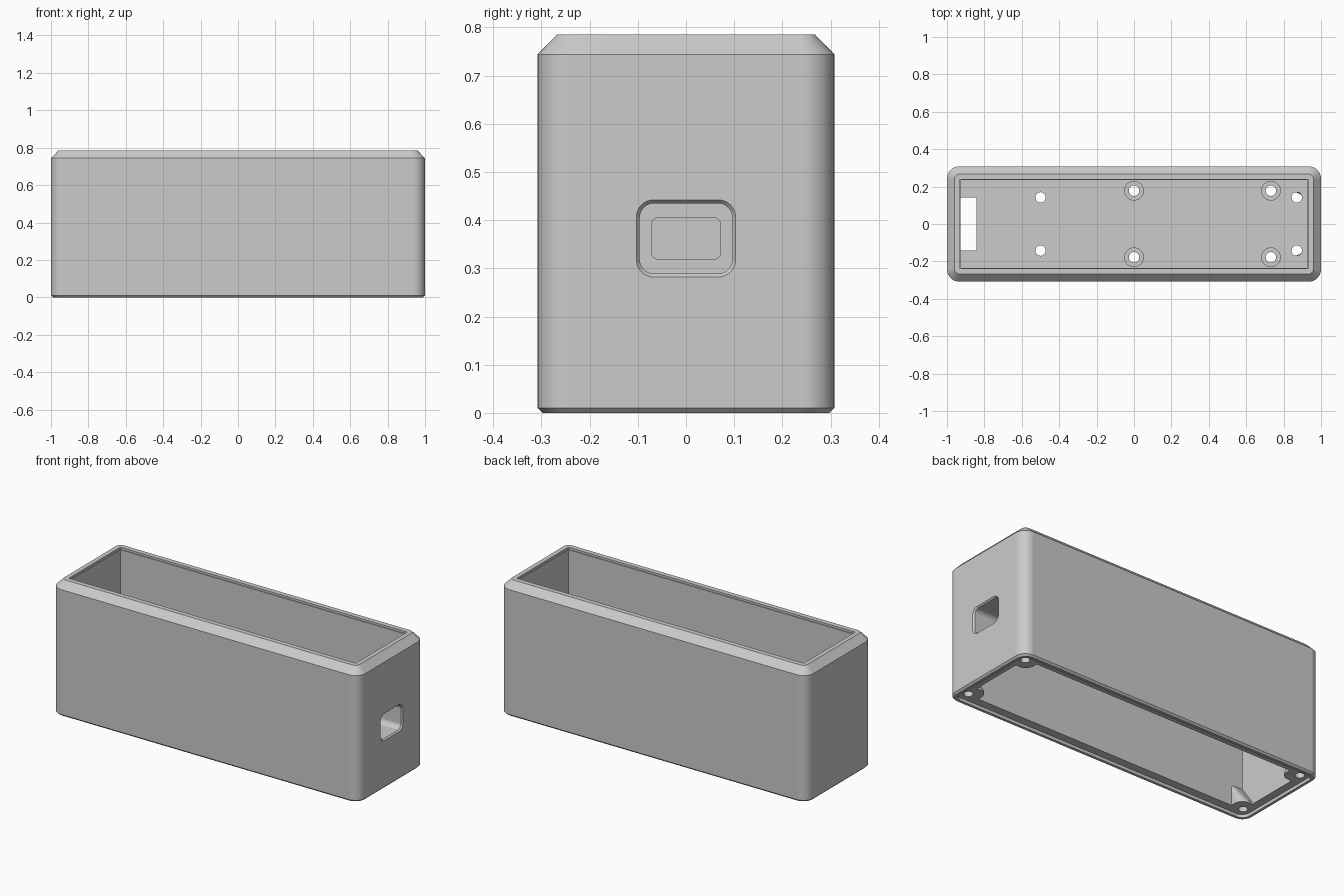
import bpy, bmesh, math
from mathutils import Matrix

cube = bpy.data.objects.get("Cube")
if cube:
    bpy.data.objects.remove(cube)

grey = bpy.data.materials.new("plain grey")
grey.use_nodes = True
GREY = (0.6, 0.6, 0.6, 1)
grey.diffuse_color = GREY
grey.node_tree.nodes["Principled BSDF"].inputs["Base Color"].default_value = GREY

# Turns a stack along z into one along x, with width along y and height along z
SIDEWAYS = Matrix(((0, 0, 1, 0), (1, 0, 0, 0), (0, 1, 0, 0), (0, 0, 0, 1)))


def ring(hx, hy, r, z, cx=0, cy=0, seg=8):
    """Rounded rectangle outline with half sizes hx, hy and corner radius r."""
    pts = []
    for i, (sx, sy) in enumerate(((1, 1), (-1, 1), (-1, -1), (1, -1))):
        for k in range(seg + 1):
            a = (i + k / seg) * math.pi / 2
            pts.append((cx + sx * (hx - r) + r * math.cos(a),
                        cy + sy * (hy - r) + r * math.sin(a), z))
    return pts


def loft(name, rings, matrix=None):
    """Closed solid through a stack of matching outlines."""
    bm = bmesh.new()
    loops = [[bm.verts.new(p) for p in pts] for pts in rings]
    n = len(loops[0])
    for low, high in zip(loops, loops[1:]):
        for i in range(n):
            j = (i + 1) % n
            bm.faces.new((low[i], low[j], high[j], high[i]))
    bm.faces.new(loops[0][::-1])
    bm.faces.new(loops[-1])
    bmesh.ops.remove_doubles(bm, verts=bm.verts, dist=1e-5)
    bmesh.ops.recalc_face_normals(bm, faces=bm.faces)
    if matrix:
        bm.transform(matrix)
    mesh = bpy.data.meshes.new(name)
    bm.to_mesh(mesh)
    bm.free()
    obj = bpy.data.objects.new(name, mesh)
    bpy.context.collection.objects.link(obj)
    mesh.materials.append(grey)
    return obj


def prism(name, hx, hy, r, z0, z1, cx=0, cy=0, matrix=None, seg=8):
    return loft(name, [ring(hx, hy, r, z, cx, cy, seg) for z in (z0, z1)], matrix)


def cylinder(name, r, z0, z1, cx, cy):
    # Slightly smaller corner radius keeps the outline free of doubled points
    return prism(name, r, r, r * 0.99, z0, z1, cx, cy, seg=6)


def combine(target, tool, operation):
    mod = target.modifiers.new(operation, "BOOLEAN")
    mod.operation, mod.solver, mod.object = operation, "EXACT", tool
    bpy.context.view_layer.objects.active = target
    bpy.ops.object.modifier_apply(modifier=mod.name)
    bpy.data.objects.remove(tool)


# Outer body with a chamfered top rim and a small bottom chamfer
case = loft("enclosure_body", [
    ring(0.99, 0.298, 0.058, 0), ring(1, 0.308, 0.065, 0.01),
    ring(1, 0.308, 0.065, 0.744), ring(0.96, 0.268, 0.03, 0.785)])

# Upper cavity with a fine stepped lip, lower cavity and cover recess
FLOOR, CEILING, RECESS = 0.498, 0.456, 0.018
for part in (
    prism("upper_cavity", 0.928, 0.234, 0.004, FLOOR, 0.9, seg=2),
    prism("lip_step", 0.933, 0.239, 0.004, 0.773, 0.9, seg=2),
    prism("lower_cavity", 0.928, 0.234, 0.004, -0.1, CEILING, seg=2),
    prism("cover_recess", 0.974, 0.282, 0.045, -0.1, RECESS),
):
    combine(case, part, "DIFFERENCE")

# Port housing below the floor
PORT_Z = 0.362
combine(case, prism("port_housing", 0.112, 0.1, 0.03, 0.8, 0.96,
                    0, PORT_Z, SIDEWAYS), "UNION")

# Screw bosses in the lower corners, sloping up to the long walls
for sx in (-1, 1):
    for sy in (-1, 1):
        bx, by = sx * 0.912, sy * 0.217
        boss = loft("screw_boss", [
            ring(0.06, 0.06, 0.05, RECESS, bx, by),
            ring(0.06, 0.06, 0.05, 0.03, bx, by),
            ring(0.06, 0.015, 0.014, 0.14, bx, sy * 0.25)])
        combine(case, boss, "UNION")
        combine(case, cylinder("screw_hole", 0.025, -0.1, 0.08, sx * 0.925, sy * 0.228),
                "DIFFERENCE")

# Plug recess with a flared mouth, and the connector opening behind it
combine(case, loft("plug_recess", [
    ring(0.096, 0.073, 0.03, 0.83, 0, PORT_Z),
    ring(0.096, 0.073, 0.03, 0.992, 0, PORT_Z),
    ring(0.103, 0.08, 0.036, 1.0, 0, PORT_Z),
    ring(0.103, 0.08, 0.036, 1.1, 0, PORT_Z)], SIDEWAYS), "DIFFERENCE")
combine(case, prism("connector_opening", 0.072, 0.043, 0.015, 0.7, 0.9,
                    0, PORT_Z, SIDEWAYS), "DIFFERENCE")

# Cable slot, plain holes and counterbored holes in the floor
combine(case, prism("cable_slot", 0.043, 0.142, 0.002, 0.4, 0.6, -0.885, 0, seg=2),
        "DIFFERENCE")
for sy in (-1, 1):
    for x in (-0.5, 0.87):
        combine(case, cylinder("plain_hole", 0.028, 0.4, 0.6, x, sy * 0.142),
                "DIFFERENCE")
    for x in (0, 0.732):
        y = sy * 0.178
        combine(case, cylinder("counterbore", 0.05, FLOOR - 0.015, 0.6, x, y), "DIFFERENCE")
        combine(case, cylinder("mount_hole", 0.028, 0.4, 0.6, x, y), "DIFFERENCE")

# Smooth rounded corners, keep the other edges sharp and flat sides even
bpy.ops.object.select_all(action="DESELECT")
case.select_set(True)
bpy.context.view_layer.objects.active = case
bpy.ops.object.shade_smooth_by_angle(angle=math.radians(30))
even = case.modifiers.new("even_shading", "WEIGHTED_NORMAL")
even.keep_sharp = True
